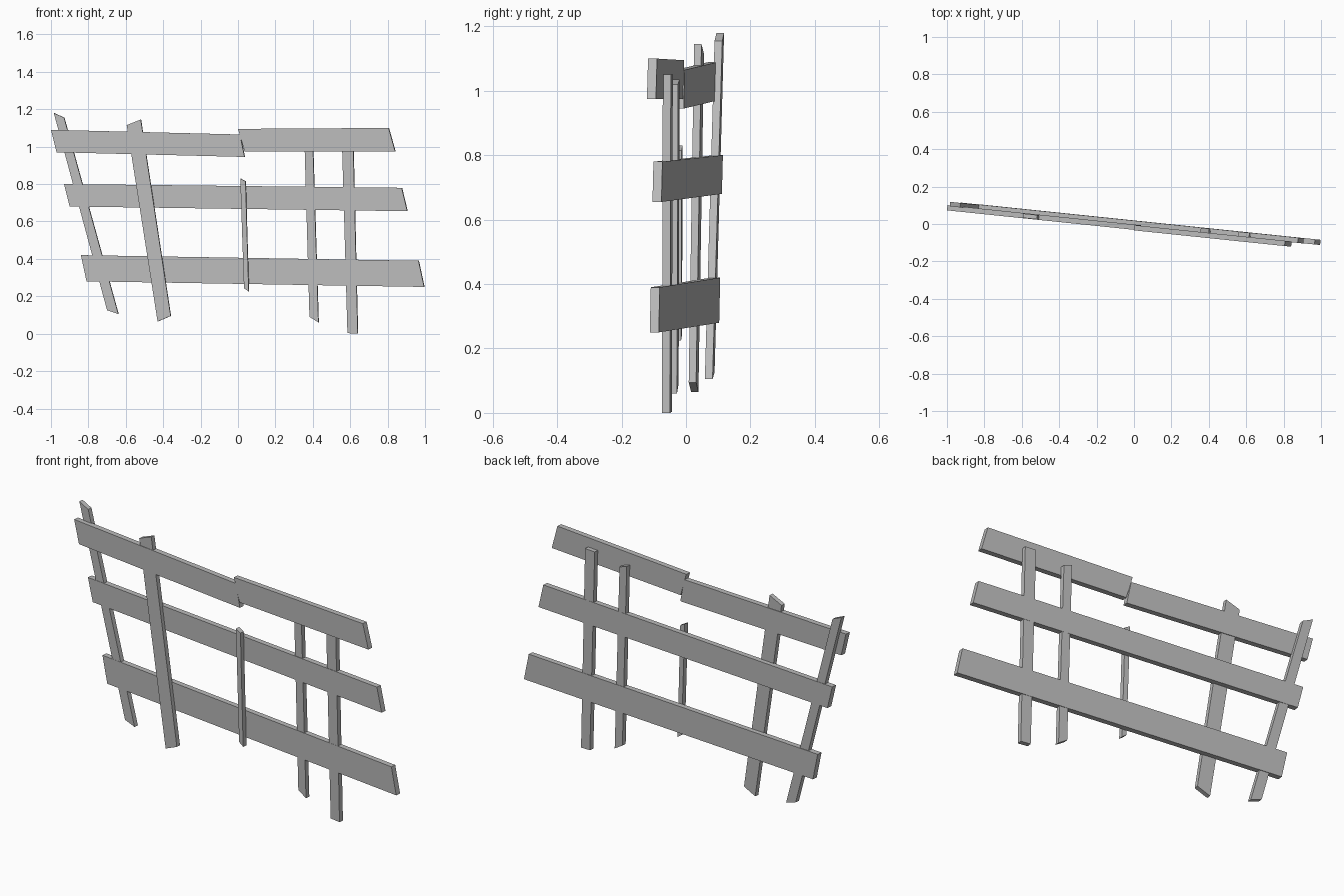
import bpy
import bmesh
from mathutils import Vector

cube = bpy.data.objects.get("Cube")
if cube:
    bpy.data.objects.remove(cube, do_unlink=True)

wood = bpy.data.materials.new("weathered_grey")
wood.use_nodes = True
grey = (0.5, 0.5, 0.5, 1)
wood.diffuse_color = grey
wood.node_tree.nodes["Principled BSDF"].inputs["Base Color"].default_value = grey

SLOPE = -0.104                                  # the fence runs slightly askew
NORMAL = Vector((-SLOPE, 1, 0)).normalized()


def plank(name, outline, front, thickness):
    """Extrude an (x, z) outline lying in the fence plane towards the back."""
    bm = bmesh.new()
    face = bm.faces.new([bm.verts.new((x, front + SLOPE * x, z)) for x, z in outline])
    new = bmesh.ops.extrude_face_region(bm, geom=[face])["geom"]
    bmesh.ops.translate(bm, vec=NORMAL * thickness,
                        verts=[v for v in new if isinstance(v, bmesh.types.BMVert)])
    bmesh.ops.recalc_face_normals(bm, faces=bm.faces)
    mesh = bpy.data.meshes.new(name)
    bm.to_mesh(mesh)
    bm.free()
    mesh.materials.append(wood)
    bpy.context.collection.objects.link(bpy.data.objects.new(name, mesh))


# Long rails
plank("middle_rail", [(-.93, .8), (.875, .78), (.905, .655), (-.9, .68)], -.01, .028)
plank("bottom_rail", [(-.84, .42), (.965, .39), (.995, .25), (-.81, .28)], -.009, .028)

# Broken top rail in two pieces
plank("top_rail_right", [(-1, 1.09), (.01, 1.065), (.035, .945), (-.97, .97)], -.031, .028)
plank("top_rail_left", [(0, 1.095), (.805, 1.1), (.84, .975), (.035, .975)], -.034, .028)

# Posts set flush between the faces of the long rails
plank("outer_right_post", [(-.985, 1.18), (-.93, 1.155), (-.64, .105), (-.7, .125)], -.008, .024)
plank("inner_left_post", [(.355, 1.035), (.4, 1.02), (.43, .06), (.382, .09)], -.007, .024)
plank("outer_left_post", [(.555, 1.05), (.615, 1.05), (.64, 0), (.585, .003)], -.008, .025)

# Slats nailed to the front
plank("inner_right_post", [(-.595, 1.115), (-.52, 1.145), (-.36, .095), (-.43, .065)], -.029, .023)
plank("centre_slat", [(.012, .83), (.04, .815), (.057, .225), (.032, .243)], -.033, .024)
